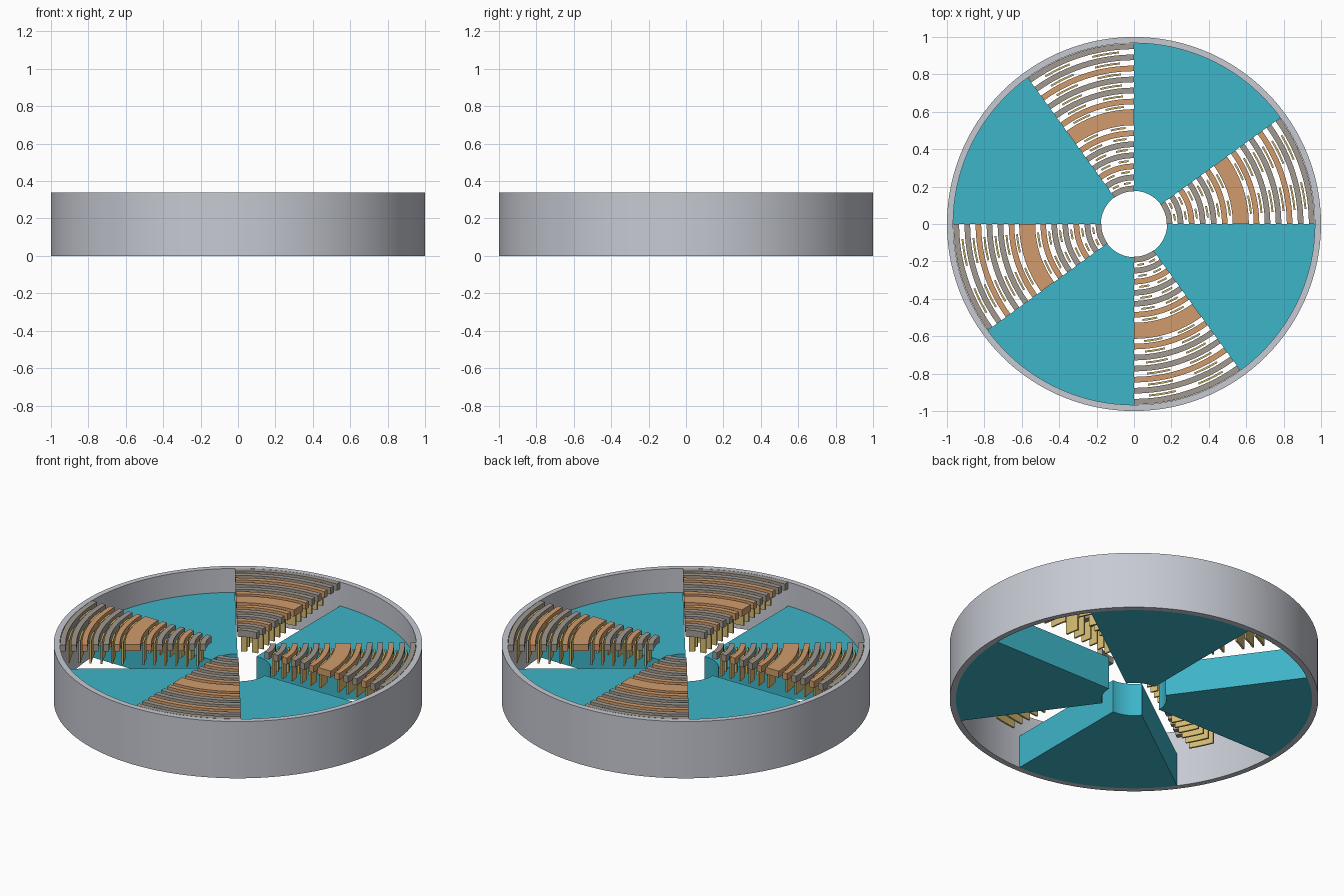
import bpy, bmesh, math

cube = bpy.data.objects.get("Cube")
if cube:
    bpy.data.objects.remove(cube, do_unlink=True)


def material(name, rgb):
    m = bpy.data.materials.new(name)
    m.use_nodes = True
    m.diffuse_color = (*rgb, 1)
    m.node_tree.nodes["Principled BSDF"].inputs["Base Color"].default_value = (*rgb, 1)
    return m


STEEL = material("steel", (0.57, 0.59, 0.65))
TEAL = material("teal", (0.048, 0.46, 0.58))
GREY = material("warm_grey", (0.36, 0.32, 0.28))
COPPER = material("copper", (0.63, 0.33, 0.15))
BRASS = material("brass", (0.66, 0.50, 0.17))


def add_sector(bm, r0, r1, z0, z1, a0, a1):
    """Solid annular sector; a span of 360 degrees closes into a ring."""
    full = a1 - a0 >= 360
    steps = max(3, math.ceil((a1 - a0) / 3))
    loops = []
    for i in range(steps if full else steps + 1):
        a = math.radians(a0 + (a1 - a0) * i / steps)
        c, s = math.cos(a), math.sin(a)
        loops.append([bm.verts.new((r * c, r * s, z))
                      for r, z in ((r0, z0), (r1, z0), (r1, z1), (r0, z1))])
    pairs = list(zip(loops, loops[1:]))
    if full:
        pairs.append((loops[-1], loops[0]))
    else:
        bm.faces.new(loops[0])
        bm.faces.new(loops[-1][::-1])
    for p, q in pairs:
        for k in range(4):
            n = (k + 1) % 4
            bm.faces.new((p[k], q[k], q[n], p[n]))


def build(name, mat, sectors):
    bm = bmesh.new()
    for s in sectors:
        add_sector(bm, *s)
    bmesh.ops.recalc_face_normals(bm, faces=bm.faces[:])
    mesh = bpy.data.meshes.new(name)
    bm.to_mesh(mesh)
    bm.free()
    mesh.materials.append(mat)
    obj = bpy.data.objects.new(name, mesh)
    bpy.context.collection.objects.link(obj)
    bpy.ops.object.select_all(action="DESELECT")
    obj.select_set(True)
    bpy.context.view_layer.objects.active = obj
    bpy.ops.object.shade_smooth_by_angle(angle=math.radians(30))


TOP = 0.34
PITCH = 0.059
SPAN = 36

# Outer housing ring
build("outer_ring", STEEL, [(0.967, 1.0, 0, TOP, 0, 360)])

# Radial centres of the narrow bars, either side of the wide middle one
radii = [0.19 + PITCH * i for i in range(6)] + [0.655 + PITCH * i for i in range(6)]
copper_bars = {2, 5, 6, 9}

# Blades hang in every gap between neighbouring bars
gaps = [r + PITCH / 2 for i, r in enumerate(radii[:-1]) if i != 5] + [0.515, 0.628]

for n in range(4):
    start = n * 90
    tag = str(n + 1)
    # Wedge block
    build("wedge_" + tag, TEAL, [(0.177, 0.967, 0, 0.197, start + SPAN, start + 90)])

    # Curved bars
    def bar(r, half):
        return (r - half, r + half, TOP - 0.04, TOP, start, start + SPAN)

    build("grey_bars_" + tag, GREY,
          [bar(r, 0.015) for i, r in enumerate(radii) if i not in copper_bars])
    build("copper_bars_" + tag, COPPER,
          [bar(r, 0.015) for i, r in enumerate(radii) if i in copper_bars]
          + [bar(0.571, 0.043)])

    # Hanging blades, two per gap
    build("blades_" + tag, BRASS,
          [(r - 0.005, r + 0.005, 0.195, TOP - 0.01, start + a, start + a + 9)
           for r in gaps for a in (5, 22)])
